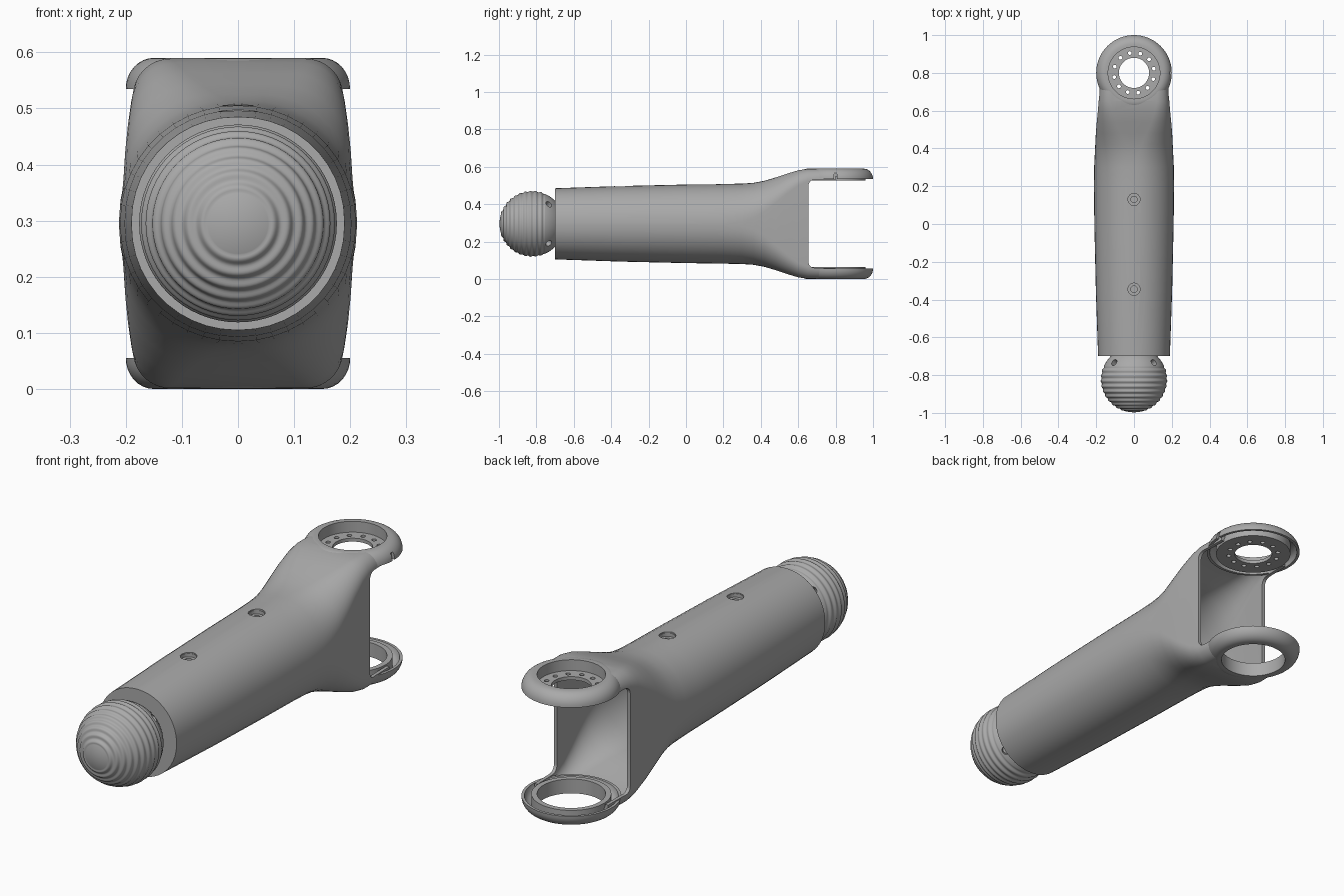
import bpy, bmesh
from math import sin, cos, pi, radians, sqrt
from mathutils import Matrix, Vector

cube = bpy.data.objects.get("Cube")
if cube:
    bpy.data.objects.remove(cube, do_unlink=True)

MID = 0.295          # height of the long axis
HUB_Y = 0.8          # fork hub position

grey = bpy.data.materials.new("metal grey")
grey.use_nodes = True
grey.diffuse_color = (0.4, 0.4, 0.4, 1)
grey.node_tree.nodes["Principled BSDF"].inputs["Base Color"].default_value = (0.4, 0.4, 0.4, 1)


def finish(name, bm):
    bmesh.ops.remove_doubles(bm, verts=bm.verts, dist=0.00005)
    bmesh.ops.recalc_face_normals(bm, faces=bm.faces)
    mesh = bpy.data.meshes.new(name)
    bm.to_mesh(mesh)
    bm.free()
    mesh.materials.append(grey)
    ob = bpy.data.objects.new(name, mesh)
    bpy.context.collection.objects.link(ob)
    return ob


def select(ob):
    bpy.ops.object.select_all(action='DESELECT')
    ob.select_set(True)
    bpy.context.view_layer.objects.active = ob


def smooth(ob, angle=32):
    select(ob)
    bpy.ops.object.shade_smooth_by_angle(angle=radians(angle))


def cut(ob, cutter):
    cutter.hide_render = True
    mod = ob.modifiers.new("cut", 'BOOLEAN')
    mod.operation = 'DIFFERENCE'
    mod.solver = 'EXACT'
    mod.object = cutter
    select(ob)
    bpy.ops.object.modifier_apply(modifier=mod.name)
    bpy.data.objects.remove(cutter, do_unlink=True)


def bridge(bm, rings):
    for a, b in zip(rings, rings[1:]):
        n = len(a)
        for i in range(n):
            j = (i + 1) % n
            bm.faces.new((a[i], a[j], b[j], b[i]))


def lathe(name, profile, matrix, closed=True, steps=64):
    """Turn (radius, height) points about the local z axis."""
    bm = bmesh.new()
    rings = [[bm.verts.new(matrix @ Vector((r * cos(2 * pi * i / steps), r * sin(2 * pi * i / steps), h)))
              for i in range(steps)] for r, h in profile]
    if closed:
        rings.append(rings[0])
    bridge(bm, rings)
    bmesh.ops.remove_doubles(bm, verts=bm.verts, dist=0.00005)
    return finish(name, bm)


def cylinders(name, matrices, radius, depth, steps=24):
    bm = bmesh.new()
    for m in matrices:
        bmesh.ops.create_cone(bm, cap_ends=True, segments=steps, radius1=radius,
                              radius2=radius, depth=depth, matrix=m)
    return finish(name, bm)


def section(bm, y, a, b, r, inset=0.0, per=12):
    """Rounded rectangle ring, nearly a circle when r is close to a and b."""
    a, b, r = a - inset, b - inset, r - inset
    ring = []
    for q, (sx, sz) in enumerate(((1, 1), (-1, 1), (-1, -1), (1, -1))):
        for i in range(per):
            t = pi / 2 * (q + i / (per - 1))
            ring.append(bm.verts.new((sx * (a - r) + r * cos(t), y, MID + sz * (b - r) + r * sin(t))))
    return ring


# Hollow arm body: y, half width, half height, corner radius
stations = [(-0.7, 0.19, 0.19, 0.186), (-0.35, 0.202, 0.202, 0.198), (0, 0.21, 0.21, 0.206),
            (0.2, 0.212, 0.213, 0.207), (0.3, 0.211, 0.215, 0.2), (0.36, 0.208, 0.219, 0.187),
            (0.42, 0.205, 0.23, 0.165), (0.48, 0.202, 0.248, 0.135), (0.54, 0.197, 0.268, 0.105),
            (0.6, 0.191, 0.286, 0.08), (0.65, 0.187, 0.2935, 0.066), (0.7, 0.182, 0.294, 0.06),
            (0.8, 0.18, 0.294, 0.06)]
bm = bmesh.new()
outer = [section(bm, *s) for s in stations]
inner = [section(bm, s[0] + (0.02 if s is stations[0] else 0), *s[1:], inset=0.015) for s in stations]
bridge(bm, outer + inner[::-1])
bm.faces.new(outer[0])
bm.faces.new(inner[0])
body = finish("arm_body", bm)

# Fork slot with rounded corners
bm = bmesh.new()
bmesh.ops.create_cube(bm, size=1, matrix=Matrix.Translation((0, 0.955, MID)) @ Matrix.Diagonal((1, 0.6, 0.47, 1)))
along_x = [e for e in bm.edges if abs(e.verts[0].co.x - e.verts[1].co.x) > 0.5]
bmesh.ops.bevel(bm, geom=along_x, offset=0.03, segments=5, profile=0.5, affect='EDGES')
cut(body, finish("slot_cutter", bm))
cut(body, cylinders("hub_cutter", [Matrix.Translation((0, HUB_Y, MID))], 0.15, 1, 64))

# Screw wells along the top
wells = [(-0.345, 0.498), (0.13, 0.506)]
cut(body, cylinders("well_cutter", [Matrix.Translation((0, y, z)) for y, z in wells], 0.034, 0.1, 32))
smooth(body)
for n, (y, z) in enumerate(wells):
    well = lathe(f"screw_well_{n + 1}",
                 [(0, -0.05), (0.038, -0.05), (0.038, -0.005), (0.032, -0.005), (0.032, -0.02),
                  (0.017, -0.02), (0.017, -0.035), (0, -0.035)],
                 Matrix.Translation((0, y, z)), closed=False, steps=32)
    smooth(well)

# Fork caps: rounded shell with an inner collar, mirrored top and bottom
dome = [(0.15 + 0.05 * sin(t), 0.24 + 0.055 * cos(t)) for t in [pi / 2 * i / 8 for i in range(9)]]
cap_profile = [(0.137, 0.295)] + dome + [(0.188, 0.24), (0.184, 0.256), (0.174, 0.27), (0.16, 0.276),
                                         (0.16, 0.232), (0.137, 0.232)]
for name, side in (("top_cap", 1), ("bottom_cap", -1)):
    cap = lathe(name, [(r, side * h) for r, h in cap_profile], Matrix.Translation((0, HUB_Y, MID)), steps=80)
    if side > 0:
        # Small index notch in the rim
        bm = bmesh.new()
        bmesh.ops.create_cube(bm, size=1, matrix=Matrix.Translation((0.2, HUB_Y, 0.545))
                              @ Matrix.Diagonal((0.03, 0.016, 0.045, 1)))
        cut(cap, finish("notch_cutter", bm))
    smooth(cap)

# Bolt flange recessed in the top cap
flange = lathe("top_flange", [(0.08, 0.527), (0.139, 0.527), (0.139, 0.542), (0.08, 0.542)],
               Matrix.Translation((0, HUB_Y, 0)))
bolts = [Matrix.Translation((0.107 * cos(t), HUB_Y + 0.107 * sin(t), 0.535))
         for t in [pi / 6 * (i + 0.4) for i in range(12)]]
cut(flange, cylinders("bolt_cutter", bolts, 0.01, 0.1, 16))
smooth(flange)

# Ribbed ball at the front end
BALL_Y, R = -0.823, 0.174
start, pitch, ribs = radians(19), radians(9.4), 10
profile = []
for i in range(141):
    t = radians(i)
    wave = (t - start) / pitch
    r = R + (0.0025 * sin(2 * pi * wave) if 0 < wave < ribs else 0)
    profile.append((r * sin(t), -r * cos(t)))
profile.append((0, profile[-1][1]))
ball = lathe("ribbed_ball", profile, Matrix.Translation((0, BALL_Y, MID)) @ Matrix.Rotation(-pi / 2, 4, 'X'),
             closed=False)
drills = []
for sx in (1, -1):
    for sz in (1, -1):
        d = Vector((sx * 0.105, 0.09, sz * 0.105)).normalized()
        drills.append(Matrix.Translation(Vector((0, BALL_Y, MID)) + d * R)
                      @ d.to_track_quat('Z', 'Y').to_matrix().to_4x4())
cut(ball, cylinders("drill_cutter", drills, 0.018, 0.06))
smooth(ball, 40)
